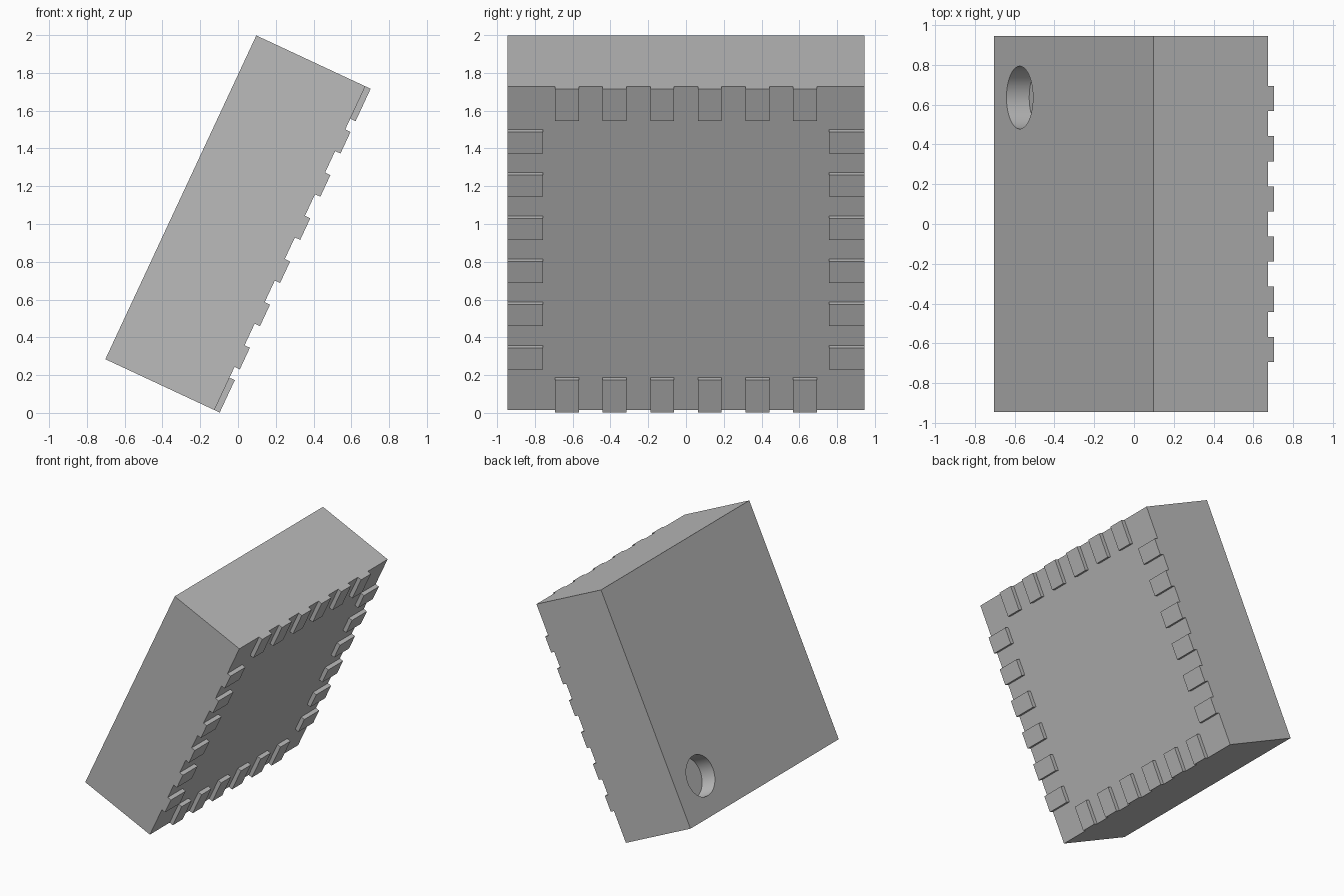
import bpy, math
from mathutils import Matrix, Vector

cube = bpy.data.objects.get("Cube")
if cube:
    bpy.data.objects.remove(cube, do_unlink=True)

SIDE = 1.891          # square package side
BODY = 0.637          # body thickness
PAD = 0.031           # pad thickness
PAD_W = SIDE / 15
PAD_L = SIDE / 10
HALF = SIDE / 2

# Local frame: x is the thickness (pads on +x), tilted about y
tilt = Matrix.Translation((0, 0, 1)) @ Matrix.Rotation(math.radians(25), 4, 'Y')
back = -(BODY + PAD) / 2
front = back + BODY

grey = bpy.data.materials.new("plain_grey")
grey.use_nodes = True
colour = (0.5, 0.5, 0.5, 1)
grey.diffuse_color = colour
grey.node_tree.nodes["Principled BSDF"].inputs["Base Color"].default_value = colour


def box(name, centre, size):
    bpy.ops.mesh.primitive_cube_add(size=1)
    ob = bpy.context.object
    ob.name = name
    ob.data.transform(Matrix.Translation(centre) @ Matrix.Diagonal((*size, 1)))
    ob.data.materials.append(grey)
    ob.matrix_world = tilt
    return ob


# Package body with a round blind dimple marking one corner
body = box("package_body", Vector(((back + front) / 2, 0, 0)), (BODY, SIDE, SIDE))
bpy.ops.mesh.primitive_cylinder_add(vertices=64, radius=SIDE / 12, depth=PAD_W * 2)
cutter = bpy.context.object
cutter.name = "dimple_cutter"
cutter.data.transform(Matrix.Translation((back, SIDE / 3 + 0.005, -SIDE / 3 - 0.012))
                      @ Matrix.Rotation(math.pi / 2, 4, 'Y'))
cutter.data.materials.append(grey)
cutter.matrix_world = tilt
cut = body.modifiers.new("dimple", 'BOOLEAN')
cut.object = cutter
cut.solver = 'EXACT'
bpy.context.view_layer.objects.active = body
bpy.ops.object.select_all(action='DESELECT')
body.select_set(True)
bpy.ops.object.modifier_apply(modifier="dimple")
bpy.data.objects.remove(cutter, do_unlink=True)
bpy.ops.object.shade_smooth_by_angle(angle=math.radians(30))

# Six contact pads along each of the four edges
x = front + PAD / 2
edge = HALF - PAD_L / 2
for i in range(6):
    along = (i - 2.5) * 2 * PAD_W
    for side, label in ((1, "upper"), (-1, "lower")):
        box(f"{label}_pad_{i + 1}", Vector((x, along, side * edge)), (PAD, PAD_W, PAD_L))
    for side, label in ((1, "back"), (-1, "front")):
        box(f"{label}_pad_{i + 1}", Vector((x, side * edge, along)), (PAD, PAD_L, PAD_W))
